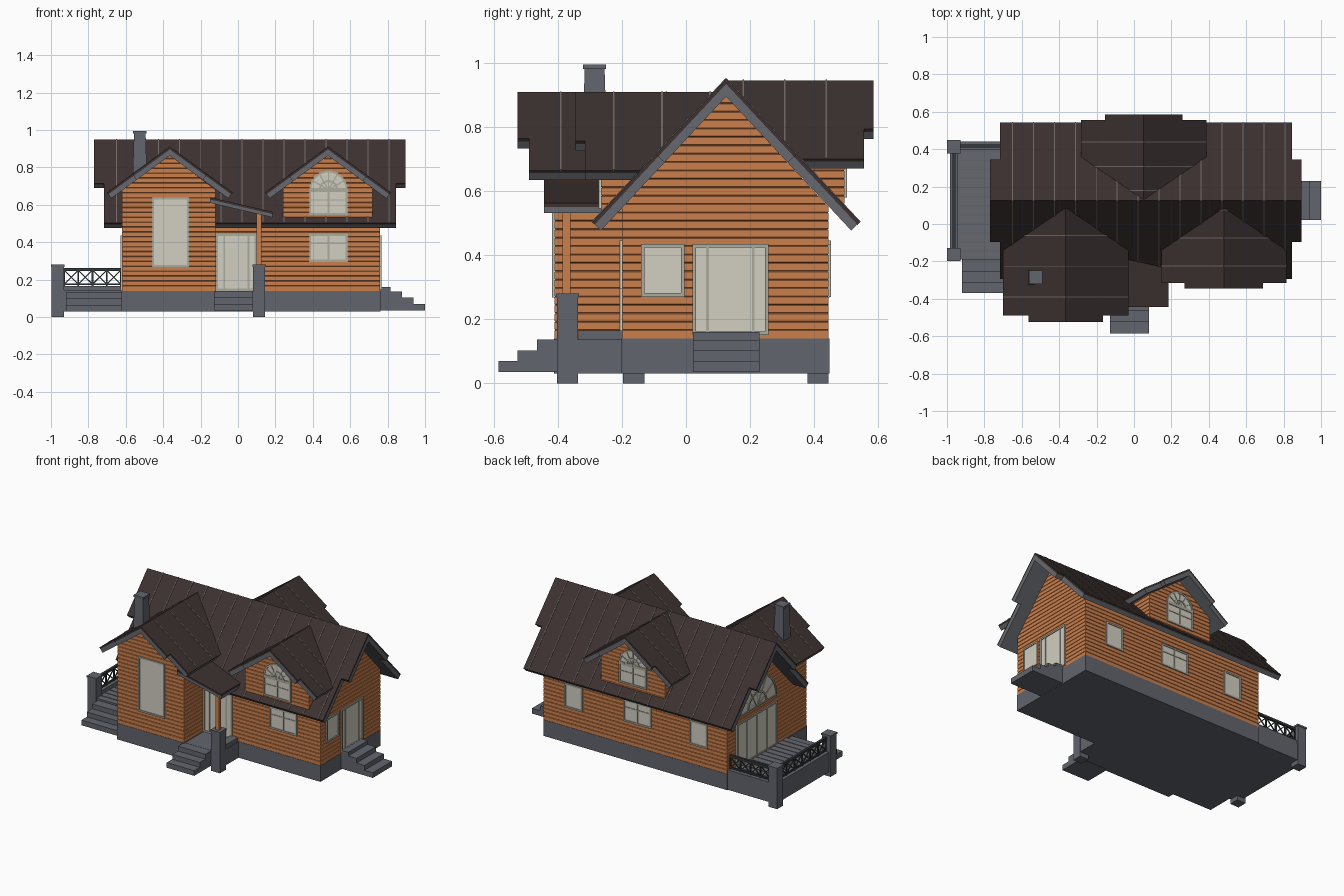
import bpy, bmesh, math
from mathutils import Vector, Matrix

if "Cube" in bpy.data.objects:
    bpy.data.objects.remove(bpy.data.objects["Cube"])

def material(name, r, g, b):
    m = bpy.data.materials.new(name)
    m.diffuse_color = [((c / 255 + 0.055) / 1.055) ** 2.4 for c in (r, g, b)] + [1]
    m.use_nodes = True
    m.node_tree.nodes["Principled BSDF"].inputs["Base Color"].default_value = m.diffuse_color
    return m

WOOD = material("orange wood", 203, 127, 76)
ROOF = material("dark brown roof", 60, 49, 48)
TRIM = material("grey roof trim", 102, 104, 110)
STONE = material("grey stone", 98, 101, 109)
GLASS = material("cream glass", 210, 207, 194)
FRAME = material("window frame", 172, 171, 158)
IRON = material("dark railing", 52, 56, 58)
SEAM = material("roof seam", 112, 106, 104)

def prism(bm, pts, axis, v0, v1):
    """Extrude a 2D outline along an axis: x takes (y,z), y takes (x,z), z takes (x,y)."""
    to3d = {'x': lambda p, v: (v, p[0], p[1]), 'y': lambda p, v: (p[0], v, p[1]),
            'z': lambda p, v: (p[0], p[1], v)}[axis]
    a = [bm.verts.new(to3d(p, v0)) for p in pts]
    b = [bm.verts.new(to3d(p, v1)) for p in pts]
    bm.faces.new(a)
    bm.faces.new(b[::-1])
    for i in range(len(pts)):
        j = (i + 1) % len(pts)
        bm.faces.new((a[i], b[i], b[j], a[j]))

def box(bm, x0, x1, y0, y1, z0, z1):
    prism(bm, [(x0, y0), (x1, y0), (x1, y1), (x0, y1)], 'z', z0, z1)

def beam(bm, p, q, w):
    p, q = Vector(p), Vector(q)
    d = q - p
    mat = Matrix.Translation((p + q) / 2) @ d.to_track_quat('Z', 'Y').to_matrix().to_4x4() \
        @ Matrix.Diagonal((w, w, d.length, 1))
    bmesh.ops.create_cube(bm, size=1, matrix=mat)

def finish(bm, name, mat, clip=None):
    if clip:  # keep only what stands above the main roof plane
        bmesh.ops.bisect_plane(bm, geom=bm.verts[:] + bm.edges[:] + bm.faces[:],
                               plane_co=(0, RY, RZ - 0.006), plane_no=(0, clip * RM, 1), clear_inner=True)
    bmesh.ops.recalc_face_normals(bm, faces=bm.faces[:])
    me = bpy.data.meshes.new(name)
    bm.to_mesh(me)
    bm.free()
    me.materials.append(mat)
    bpy.context.collection.objects.link(bpy.data.objects.new(name, me))

def boxes(name, mat, *dims):
    bm = bmesh.new()
    for d in dims:
        box(bm, *d)
    finish(bm, name, mat)

RY, RZ, RM = 0.125, 0.95, 1.07      # main ridge position and slope

def wall(name, pts, axis, v0, v1, clip=None):
    """Wall volume with V-grooves between the boards."""
    bm = bmesh.new()
    prism(bm, pts, axis, v0, v1)
    bmesh.ops.recalc_face_normals(bm, faces=bm.faces[:])
    grooves = [0.14 + 0.0262 * k for k in range(1, 30)]
    for g in grooves:
        for z in (g - 0.002, g, g + 0.002):
            bmesh.ops.bisect_plane(bm, geom=bm.verts[:] + bm.edges[:] + bm.faces[:],
                                   plane_co=(0, 0, z), plane_no=(0, 0, 1))
    bm.normal_update()
    for v in bm.verts:
        if any(abs(v.co.z - g) < 1e-5 for g in grooves):
            v.co -= Vector((v.normal.x, v.normal.y, 0)) * 0.004
    finish(bm, name, WOOD, clip)

def roof(name, axis, c, z0, m, r_up, r1, va, vb, ends, spacing, clip=None):
    """Gable roof: dark covering over grey boards, upper part longer at the gable ends."""
    k = math.hypot(1, m)
    def chevron(r, t0, t1):
        def line(t):
            e = (r - t * m / k, z0 - m * r - t / k)
            return [(c - e[0], e[1]), (c, z0 - t * k), (c + e[0], e[1])]
        return line(t0) + line(t1)[::-1]
    for part, mat, t0, t1 in (("covering", ROOF, 0, 0.011), ("boards", TRIM, 0.011, 0.038)):
        bm = bmesh.new()
        prism(bm, chevron(r1, t0, t1), axis, va, vb)
        for e0, e1 in ends:
            prism(bm, chevron(r_up, t0, t1), axis, e0, e1)
        finish(bm, name + "_" + part, mat, clip)
    bm = bmesh.new()
    v = va + spacing * 0.6
    while v < vb:
        for s in (-1, 1):
            ends2 = [(c, z0), (c + s * r1, z0 - m * r1)]
            beam(bm, *[(v, a, z) if axis == 'x' else (a, v, z) for a, z in ends2], 0.005)
        v += spacing
    finish(bm, name + "_seams", SEAM, clip)

# Walls
wall("main_walls", [(-.2, .14), (.445, .14), (.445, .55), (RY, .898), (-.2, .55)], 'x', -.62, .76)
wall("wing_walls", [(-.62, .14), (-.12, .14), (-.12, .68), (-.367, .866), (-.62, .68)], 'y', -.41, -.09)
def dormer_wall(name, c, z, y0, y1, clip):
    wall(name, [(c - .24, .45), (c + .24, .45), (c + .24, z - .219), (c, z - .043), (c - .24, z - .219)],
         'y', y0, y1, clip)
dormer_wall("front_dormer_wall", .48, .909, -.265, 0, -1)
dormer_wall("back_dormer_wall", .052, .945, .25, .495, 1)

# Roofs
roof("main_roof", 'x', RY, RZ, RM, .22, .418, -.717, .845, [(-.77, -.717), (.845, .895)], .112)
roof("wing_roof", 'y', -.365, .909, .73, .2, .335, -.49, .15, [(-.525, -.49)], .165, -1)
roof("front_dormer_roof", 'y', .481, .909, .73, .21, .335, -.315, .15, [(-.345, -.315)], .15, -1)
roof("back_dormer_roof", 'y', .052, .945, .73, .208, .335, .1, .555, [(.555, .585)], .13, 1)

# Porch roof: a shed sloping to the right
for part, mat, t0, t1 in (("covering", ROOF, 0, .012), ("boards", TRIM, .012, .03)):
    bm = bmesh.new()
    prism(bm, [(-.15, .64 - t0), (.185, .562 - t0), (.185, .562 - t1), (-.15, .64 - t1)], 'y', -.443, -.15)
    finish(bm, "porch_roof_" + part, mat, -1)
boxes("porch_column", WOOD, (.1, .125, -.385, -.36, .27, .56))

# Chimney
bm = bmesh.new()
for z0, z1, w0, w1 in ((.7, .98, .04, .031), (.98, .995, .036, .036)):
    bmesh.ops.create_cone(bm, cap_ends=True, segments=4, radius1=w0 * 2 ** .5, radius2=w1 * 2 ** .5, depth=z1 - z0,
                          matrix=Matrix.Translation((-.525, -.285, (z0 + z1) / 2)) @ Matrix.Rotation(math.pi / 4, 4, 'Z'))
finish(bm, "chimney", STONE)

# Foundation, porch and deck
boxes("foundation", STONE, (-.622, .762, -.202, .447, .03, .14), (-.622, -.118, -.412, -.2, .03, .14))
boxes("porch", STONE, (-.12, .145, -.4, -.2, .03, .137), (.085, .14, -.335, -.2, .137, .165))
boxes("deck", STONE, (-.985, -.62, -.19, .44, .03, .14), (-.985, -.94, -.13, .38, .14, .165),
      (-.93, -.62, .395, .44, .14, .165))
boxes("deck_floor_boards", TRIM, *[(-.935, -.622, y, y + .042, .14, .143) for y in [-.19 + .0485 * i for i in range(12)]])
for name, x, y in (("porch_post", .1125, -.37), ("deck_back_post", -.9645, .412), ("deck_front_post", -.9645, -.163)):
    boxes(name, STONE, (x - .033, x + .033, y - .033, y + .033, 0, .268),
          (x - .036, x + .036, y - .036, y + .036, .268, .28))

# Steps
boxes("porch_steps", STONE, *[(-.127, .08, -.585 + .06 * i, -.4, .035, .07 + .033 * i) for i in range(3)])
boxes("deck_steps", STONE, *[(-.92, -.62, -.37 + .058 * i, -.18, .03, .065 + .033 * i) for i in range(3)])
boxes("side_steps", STONE, *[(.76, x, .022, .23, .035, z) for x, z in ((.815, .16), (.877, .135), (.937, .103), (1, .07))])

# Railings with crossed bars
def railing(name, p, q, n):
    bm = bmesh.new()
    p, q = Vector(p), Vector(q)
    up = lambda t, z: (*p.lerp(q, t).xy, z)
    beam(bm, up(0, .255), up(1, .255), .016)
    beam(bm, up(0, .175), up(1, .175), .01)
    for i in range(n + 1):
        beam(bm, up(i / n, .165), up(i / n, .255), .009)
        if i < n:
            beam(bm, up(i / n, .175), up((i + 1) / n, .25), .006)
            beam(bm, up(i / n, .25), up((i + 1) / n, .175), .006)
    finish(bm, name, IRON)
railing("left_railing", (-.9625, .38, 0), (-.9625, -.13, 0), 6)
railing("back_railing", (-.93, .418, 0), (-.626, .418, 0), 4)

# Windows and doors: side gives wall axis, outward sign and wall position
SIDES = {'front': ('y', -1, -.2), 'wing': ('y', -1, -.41), 'front_dormer': ('y', -1, -.265),
         'back': ('y', 1, .445), 'back_dormer': ('y', 1, .495), 'right': ('x', 1, .76), 'left': ('x', -1, -.62)}

def window(name, side, u0, u1, z0, z1, cols=(), rows=(), arch=0, fw=.011):
    """cols and rows are bar positions from 0 to 1; arch is the radius of a fan light on top."""
    axis, s, w = SIDES[side]
    glass, frame = bmesh.new(), bmesh.new()
    def plate(bm, a0, a1, b0, b1, d):
        prism(bm, [(a0, b0), (a1, b0), (a1, b1), (a0, b1)], axis, w - s * .004, w + s * d)
    if z1 > z0:
        plate(glass, u0, u1, z0, z1, .003)
        for a in (u0, u1 - fw):
            plate(frame, a, a + fw, z0, z1, .008)
        for b in (z0, z1 - fw):
            plate(frame, u0 + fw, u1 - fw, b, b + fw, .008)
        for t in cols:
            a = u0 + (u1 - u0) * t
            plate(frame, a - fw * .4, a + fw * .4, z0 + fw, z1 - fw, .007)
        for t in rows:
            b = z0 + (z1 - z0) * t
            plate(frame, u0 + fw, u1 - fw, b - fw * .3, b + fw * .3, .006)
    if arch:
        c = (u0 + u1) / 2
        arc = lambda r: [(c + r * math.cos(math.pi * i / 16), z1 + r * math.sin(math.pi * i / 16)) for i in range(17)]
        prism(glass, arc(arch), axis, w - s * .004, w + s * .003)
        for r in (arch, arch * .5):
            prism(frame, arc(r) + arc(r - fw)[::-1], axis, w - s * .004, w + s * .008)
        plate(frame, c - arch, c + arch, z1, z1 + fw * .8, .0075)
        for i in range(1, 6):
            a = math.pi * i / 6
            pts = [(c + r * math.cos(a), z1 + r * math.sin(a)) for r in (.01, arch - .005)]
            d = w + s * .003
            beam(frame, *[(d, u, z) if axis == 'x' else (u, d, z) for u, z in pts], .007)
    finish(glass, name + "_glass", GLASS)
    finish(frame, name + "_frame", FRAME)

window("wing_window", 'wing', -.46, -.263, .267, .64)
window("front_door", 'front', -.118, .1, .14, .445, (.2, .8))
window("front_window", 'front', .38, .587, .295, .445, (.5,), (.65,))
window("front_dormer_window", 'front_dormer', .38, .587, .545, .68, (.5,), (.6,), .1035)
window("back_dormer_window", 'back_dormer', -.052, .156, .58, .715, (.5,), (.6,), .1035)
window("side_window", 'right', -.14, -.005, .27, .435)
window("side_door", 'right', .02, .257, .15, .435, (.2, .8))
window("back_right_window", 'back', .465, .6, .27, .435)
window("back_middle_window", 'back', -.052, .156, .295, .445, (.5,), (.65,))
window("back_left_window", 'back', -.475, -.34, .27, .435)
window("deck_doors", 'left', -.09, .345, .14, .435, (.25, .5, .75))
window("gable_fan_window", 'left', -.085, .335, .475, .475, arch=.21)
